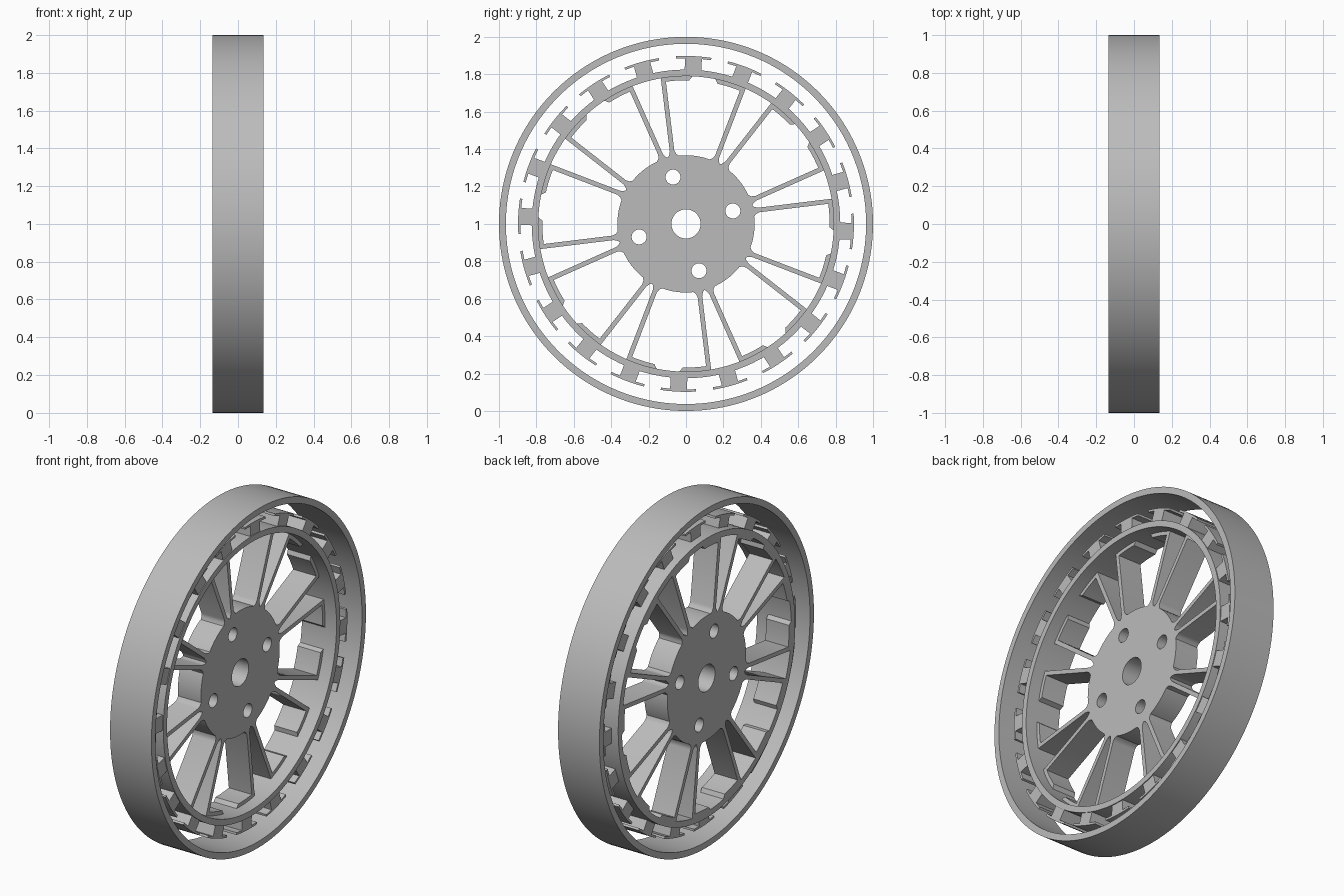
import bpy
from math import sin, cos, radians, pi
from mathutils import Matrix

cube = bpy.data.objects.get("Cube")
if cube:
    bpy.data.objects.remove(cube)

grey = bpy.data.materials.new("plain grey")
grey.use_nodes = True
grey.diffuse_color = (0.5, 0.5, 0.5, 1)
grey.node_tree.nodes["Principled BSDF"].inputs["Base Color"].default_value = (0.5, 0.5, 0.5, 1)

# Local profile x, y, extrusion become world y, z, x, with the axle at z = 1
AXLE = Matrix(((0, 0, 1, 0), (1, 0, 0, 0), (0, 1, 0, 1), (0, 0, 0, 1)))


def polar(r, deg):
    a = radians(deg)
    return r * sin(a), r * cos(a)


def circle(r, n=96, centre=(0, 0)):
    return [(centre[0] + r * sin(2 * pi * i / n), centre[1] + r * cos(2 * pi * i / n))
            for i in range(n)]


def arc(r, a, b, n=6):
    return [polar(r, a + (b - a) * i / n) for i in range(n + 1)]


def turn(points, deg):
    c, s = cos(radians(deg)), sin(radians(deg))
    return [(x * c + y * s, y * c - x * s) for x, y in points]


def extrude(name, outlines, x0, x1):
    """Fill closed outlines (inner ones are holes) and extrude them along the axle."""
    curve = bpy.data.curves.new(name, "CURVE")
    curve.dimensions = "2D"
    curve.fill_mode = "BOTH"
    curve.extrude = (x1 - x0) / 2
    for outline in outlines:
        spline = curve.splines.new("POLY")
        spline.points.add(len(outline) - 1)
        for point, (x, y) in zip(spline.points, outline):
            point.co = (x, y, 0, 1)
        spline.use_cyclic_u = True
    curve.materials.append(grey)
    obj = bpy.data.objects.new(name, curve)
    bpy.context.collection.objects.link(obj)
    obj.matrix_world = Matrix.Translation(((x0 + x1) / 2, 0, 0)) @ AXLE
    bpy.ops.object.select_all(action="DESELECT")
    obj.select_set(True)
    bpy.context.view_layer.objects.active = obj
    bpy.ops.object.convert(target="MESH")
    bpy.ops.object.shade_smooth_by_angle(angle=radians(30))


BACK, FRONT = -0.135, 0.135
PAIRS = [-15.5 + 45 * k for k in range(8)]

# Outer rim and inner ring
extrude("outer_rim", [circle(1, 160), circle(0.963, 160)], BACK, FRONT)
extrude("inner_ring", [circle(0.825, 128), circle(0.79, 128)], BACK, 0.09)

# Hub disc with axle hole and four bolt holes
bolts = [circle(0.04, 32, polar(0.26, -15.5 + 90 * k)) for k in range(4)]
extrude("hub", [circle(0.367), circle(0.078, 48)] + bolts, BACK, 0.015)

# Diverging spoke pairs, flared where they meet the hub
spoke = [(0.04, 0.355), (0.02, 0.375), (0.0125, 0.395), (0.0125, 0.797),
         (-0.0125, 0.797), (-0.0125, 0.395), (-0.02, 0.375), (-0.04, 0.355)]
spokes = []
for pair in PAIRS:
    for side in (-1, 1):
        # Lean each spoke outwards from its root
        lean = [(x + side * (0.028 + 0.15 * (y - 0.367)), y) for x, y in spoke]
        spokes.append(turn(lean, pair))
for k, outline in enumerate(spokes):
    extrude(f"spoke_{k + 1}", [outline], BACK, 0.015)

# Chamfered pads inside the ring, beside each spoke end
pads = []
for pair in PAIRS:
    for side in (-1, 1):
        pad = arc(0.795, 6.2 * side, 18.3 * side) + arc(0.768, 16.8 * side, 6.2 * side)
        pads.append(turn(pad, pair))
extrude("ring_pads", pads, BACK, 0.015)

# Twenty T-shaped teeth outside the ring
head = arc(0.885, -6.1, -2.9, 3) + [(-0.045, 0.815), (0.045, 0.815)] + arc(0.885, 2.9, 6.1, 3) + arc(0.898, 6.1, -6.1)
extrude("teeth", [turn(head, 2.6 + 18 * k) for k in range(20)], -0.09, 0.085)
